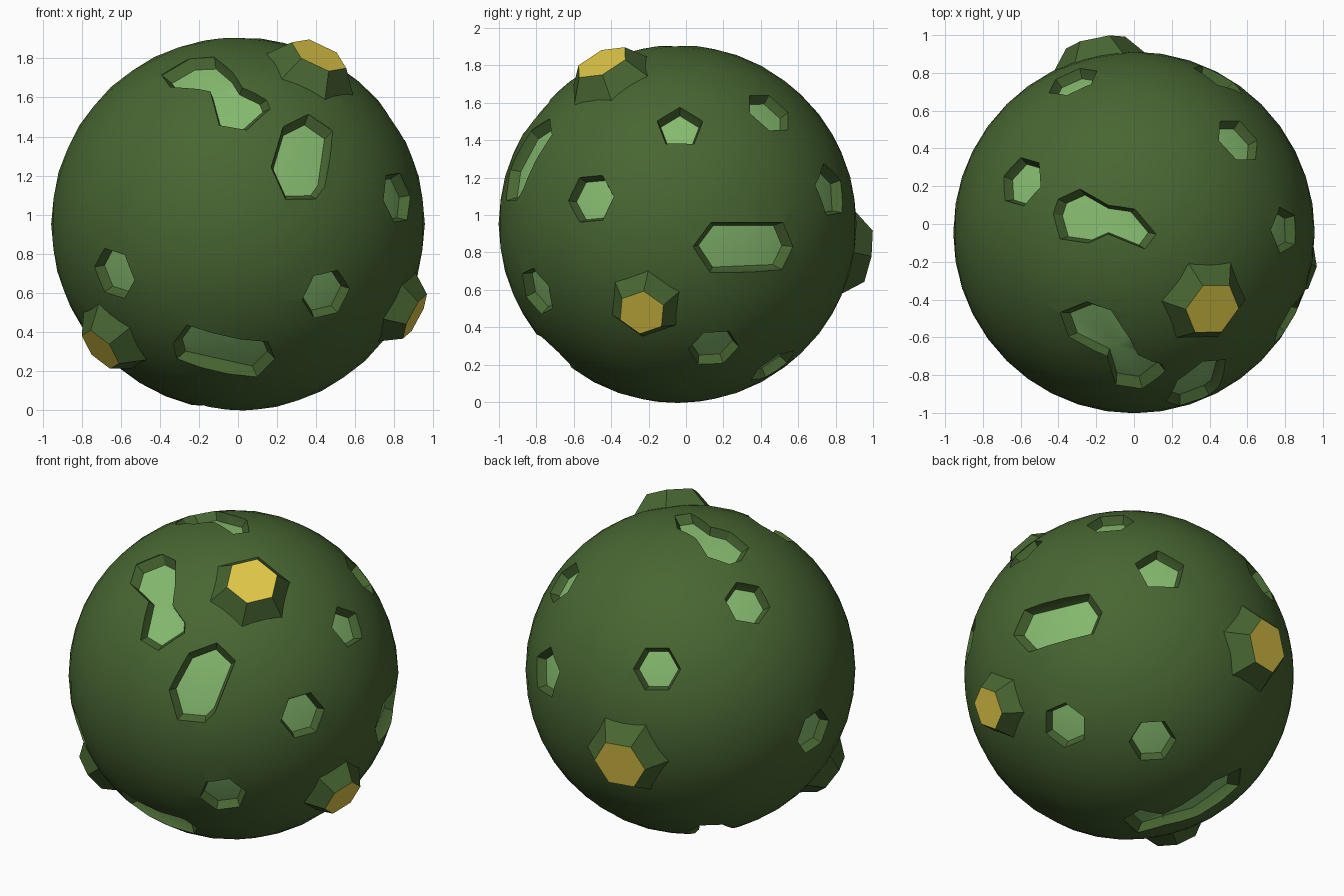
import bpy, bmesh, math
from mathutils import Vector

if "Cube" in bpy.data.objects:
    bpy.data.objects.remove(bpy.data.objects["Cube"])

C = Vector((0, -0.045, 0.952))   # planet centre
R = 0.957


def material(name, rgb):
    m = bpy.data.materials.new(name)
    m.diffuse_color = (*rgb, 1)
    m.use_nodes = True
    m.node_tree.nodes["Principled BSDF"].inputs["Base Color"].default_value = m.diffuse_color
    return m


MATS = [material("dark green", (0.065, 0.133, 0.032)),
        material("light green", (0.24, 0.50, 0.16)),
        material("gold", (0.75, 0.58, 0.065))]

# Viewing directions: azimuth, elevation, planet centre on the sheet, scale
VIEWS = {"front": (0, 0, 238, 225, 195.3), "right": (90, 0, 677.6, 224.5, 187),
         "top": (0, 90, 1134, 233.5, 189), "fr": (37, 25, 234, 674, 171),
         "bl": (214, 25, 690, 671, 171), "br": (141, -28, 1131, 674, 171)}


def direction(view, px, py):
    """Unit vector from the planet centre for a point seen in a view."""
    az, el, cx, cy, s = VIEWS[view]
    a, e = math.radians(az), math.radians(el)
    right = Vector((math.cos(a), math.sin(a), 0))
    cam = Vector((math.sin(a) * math.cos(e), -math.cos(a) * math.cos(e), math.sin(e)))
    up = cam.cross(right)
    u, v = (px - cx) / s, (cy - py) / s
    w = math.sqrt(max(R * R - u * u - v * v, 0.0))
    return (right * u + up * v + cam * w).normalized(), right


def ngon(d, right, n, radius, angle):
    """Regular polygon of directions around d."""
    up = d.cross(right).normalized()
    side = up.cross(d)
    out = []
    for i in range(n):
        t = math.radians(angle) + i * math.tau / n
        out.append((d * R + (side * math.cos(t) + up * math.sin(t)) * radius).normalized())
    return out


def make_object(name, bm):
    bmesh.ops.recalc_face_normals(bm, faces=bm.faces)
    me = bpy.data.meshes.new(name)
    bm.to_mesh(me)
    bm.free()
    for m in MATS:
        me.materials.append(m)
    ob = bpy.data.objects.new(name, me)
    bpy.context.collection.objects.link(ob)
    return ob


def loft(bm, rings, closing_mat):
    """Bridge rings; fan the first ring with closing_mat, cap the last."""
    vs = [[bm.verts.new(C + p) for p in ring] for ring in rings]
    n = len(vs[0])
    for a, b in zip(vs, vs[1:]):
        for i in range(n):
            bm.faces.new((a[i], a[(i + 1) % n], b[(i + 1) % n], b[i]))
    for ring, pts, mat in ((vs[0], rings[0], closing_mat), (vs[-1], rings[-1], 0)):
        mid = sum(pts, Vector()) / n
        mid = mid.normalized() * (sum(p.length for p in pts) / n)
        if mat == 2:
            mid = sum(pts, Vector()) / n
        c = bm.verts.new(C + mid)
        for i in range(n):
            bm.faces.new((ring[i], ring[(i + 1) % n], c)).material_index = mat


def crater(bm, dirs):
    mid = (sum(dirs, Vector()) / len(dirs)).normalized()
    floor = [(mid.lerp(d, 0.88)).normalized() * (R - 0.055) for d in dirs]
    loft(bm, [floor, [d * (R - 0.004) for d in dirs], [d * 1.06 for d in dirs]], 1)


# Single craters: view, centre, sides, radius, turn
SINGLE = [("right", 590, 199, 6, .142, 0), ("bl", 659, 671, 6, .142, 0),
          ("bl", 749, 604, 6, .142, 0), ("front", 113, 275, 6, .14, 0),
          ("front", 327, 296, 6, .14, 0), ("right", 680, 127, 5, .13, 90),
          ("right", 770, 112, 6, .14, 90), ("br", 1160, 573, 5, .155, 25),
          ("br", 1065, 730, 6, .14, 30), ("br", 1153, 745, 6, .14, 0),
          ("bl", 815, 732, 6, .14, 60)]
# Merged craters: view and outline
MERGED = [
    ("fr", [(130, 582), (137, 563), (162, 553), (175, 560), (173, 585), (170, 604),
            (182, 622), (181, 632), (155, 649), (138, 638), (147, 600)]),
    ("fr", [(165, 688), (185, 652), (213, 642), (231, 660), (210, 711), (200, 721), (173, 718)]),
    ("top", [(1053, 215), (1058, 200), (1080, 190), (1108, 206), (1135, 210), (1156, 235),
             (1145, 250), (1108, 235), (1088, 244), (1060, 240)]),
    ("right", [(693, 247), (711, 223), (783, 223), (793, 247), (782, 270), (710, 273)]),
    ("front", [(173, 345), (187, 326), (238, 340), (268, 343), (275, 360), (257, 378), (177, 360)]),
    ("br", [(1125, 820), (1142, 811), (1165, 815), (1215, 782), (1242, 768), (1240, 785),
            (1200, 815), (1165, 825), (1140, 832)])]

bm = bmesh.new()
for view, px, py, n, rad, turn in SINGLE:
    d, right = direction(view, px, py)
    crater(bm, ngon(d, right, n, rad, turn))
for view, pts in MERGED:
    crater(bm, [direction(view, *p)[0] for p in pts])
cutter = make_object("crater_cutter", bm)
cutter.hide_render = True

# Planet body with the craters cut in
bm = bmesh.new()
bmesh.ops.create_icosphere(bm, subdivisions=4, radius=R)
bmesh.ops.translate(bm, verts=bm.verts, vec=C)
planet = make_object("planet", bm)
mod = planet.modifiers.new("craters", "BOOLEAN")
mod.operation, mod.solver, mod.object = "DIFFERENCE", "EXACT", cutter
bpy.context.view_layer.objects.active = planet
planet.select_set(True)
bpy.ops.object.modifier_apply(modifier=mod.name)
bpy.data.objects.remove(cutter)
bpy.ops.object.shade_smooth_by_angle(angle=math.radians(22))

# Volcanoes with gold tops: direction, base radius, top radius, turn
VOLCANOES = [((.41, -.40, .855), .265, .155, 10), ((.90, -.19, -.47), .215, .13, 20),
             ((-.20, .99, -.17), .28, .16, 0), ((-.68, -.40, -.62), .235, .13, 15)]
for i, (d, base, top, turn) in enumerate(VOLCANOES):
    d = Vector(d).normalized()
    right = Vector((0, 0, 1)).cross(d).normalized()
    foot = [p * (R - 0.01) for p in ngon(d, right, 6, base, turn)]
    rim = [p * (1.04 / p.dot(d)) for p in ngon(d, right, 6, top * 0.92, turn)]
    bm = bmesh.new()
    loft(bm, [rim, foot, [p * 0.95 for p in foot]], 2)
    make_object(f"volcano_{i + 1}", bm)
